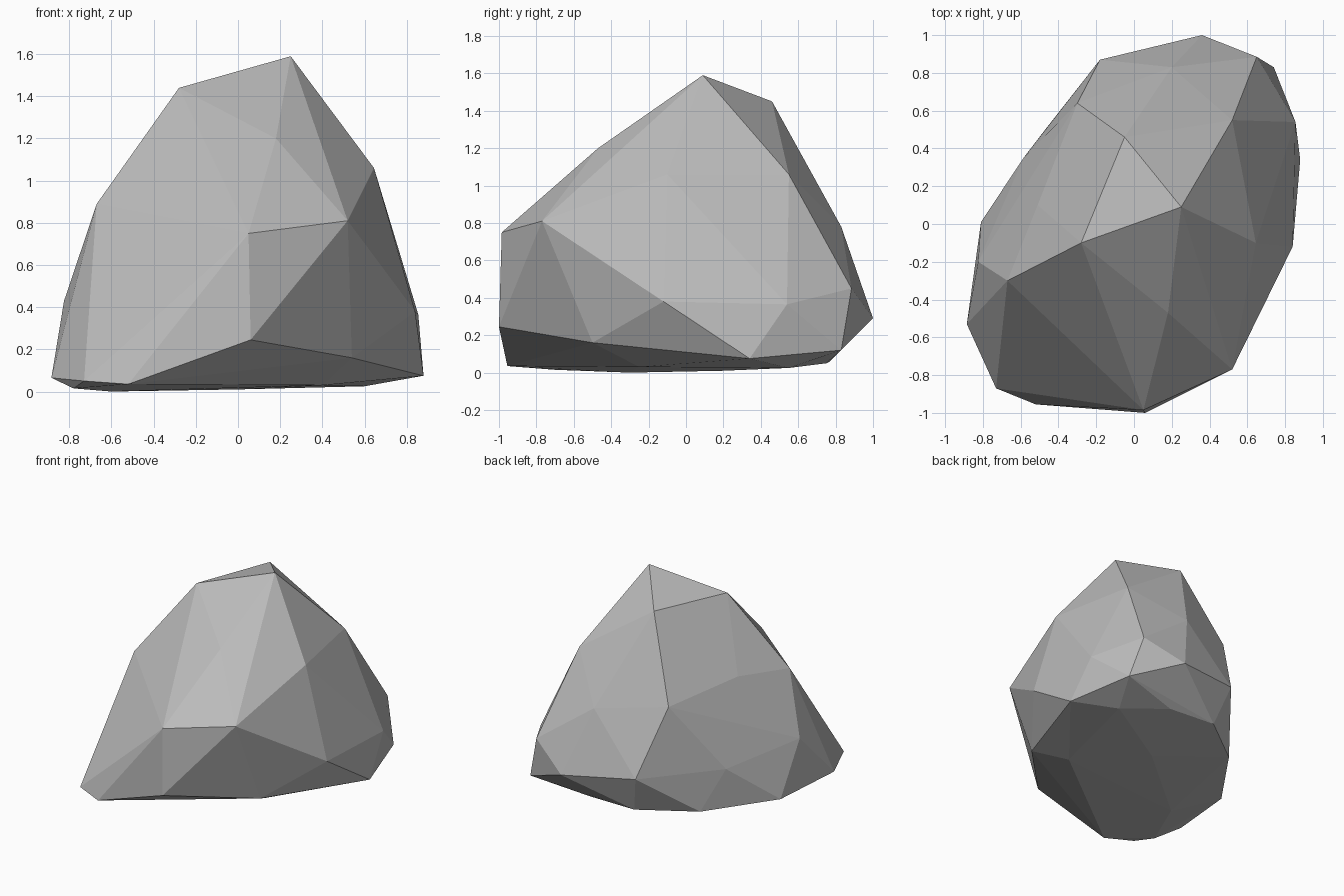
import bpy
import bmesh

default_cube = bpy.data.objects.get("Cube")
if default_cube:
    bpy.data.objects.remove(default_cube, do_unlink=True)


def make_material(name, colour):
    material = bpy.data.materials.new(name)
    material.use_nodes = True
    material.diffuse_color = colour
    material.node_tree.nodes["Principled BSDF"].inputs["Base Color"].default_value = colour
    return material


def hull_object(name, corner_groups, material):
    """Wrap a faceted, flat-shaded skin around groups of corner points."""
    bm = bmesh.new()
    for group in corner_groups:
        for corner in group:
            bm.verts.new(corner)
    hull = bmesh.ops.convex_hull(bm, input=bm.verts[:])
    # Remove any corner that ended up inside the skin
    unused = [v for v in bm.verts if not v.link_faces]
    bmesh.ops.delete(bm, geom=unused, context="VERTS")
    bmesh.ops.recalc_face_normals(bm, faces=bm.faces[:])
    for face in bm.faces:
        face.smooth = False
    mesh = bpy.data.meshes.new(name)
    bm.to_mesh(mesh)
    bm.free()
    mesh.materials.append(material)
    obj = bpy.data.objects.new(name, mesh)
    bpy.context.collection.objects.link(obj)
    return obj


# Peak and the corners just below it
crown = [(.25, .09, 1.59), (-.28, -.1, 1.44), (-.05, .46, 1.45), (.18, -.47, 1.2)]

# Upper shoulder
shoulder = [
    (.645, -.1, 1.06), (.52, .55, 1.06), (.2, .83, .78), (-.3, .64, .85),
    (-.51, .1, .935), (-.67, -.3, .89), (-.38, -.6, .77), (.05, -.985, .75),
    (.52, -.77, .81),
]

# Widest band around the middle
waist = [
    (.84, -.12, .38), (.855, .54, .365), (.65, .885, .45), (.36, 1, .29),
    (-.18, .87, .35), (-.585, .35, .34), (-.825, -.2, .43), (-.72, -.63, .27),
    (-.41, -.95, .15), (.06, -1, .245), (.54, -.5, .16),
]

# Foot where the sides turn under
foot = [
    (.88, .34, .075), (.74, .83, .12), (-.1, .77, .06), (-.47, .5, .04),
    (-.81, .01, .04), (-.885, -.53, .065), (-.73, -.87, .05), (-.52, -.955, .035),
]

# Shallow underside
underside = [
    (.6, .55, .025), (.29, .75, .05), (.4, -.25, .03), (0, .2, .01),
    (-.6, -.3, 0), (-.78, -.7, .015),
]

stone_grey = make_material("stone grey", (.5, .5, .5, 1))
hull_object("boulder", [crown, shoulder, waist, foot, underside], stone_grey)
